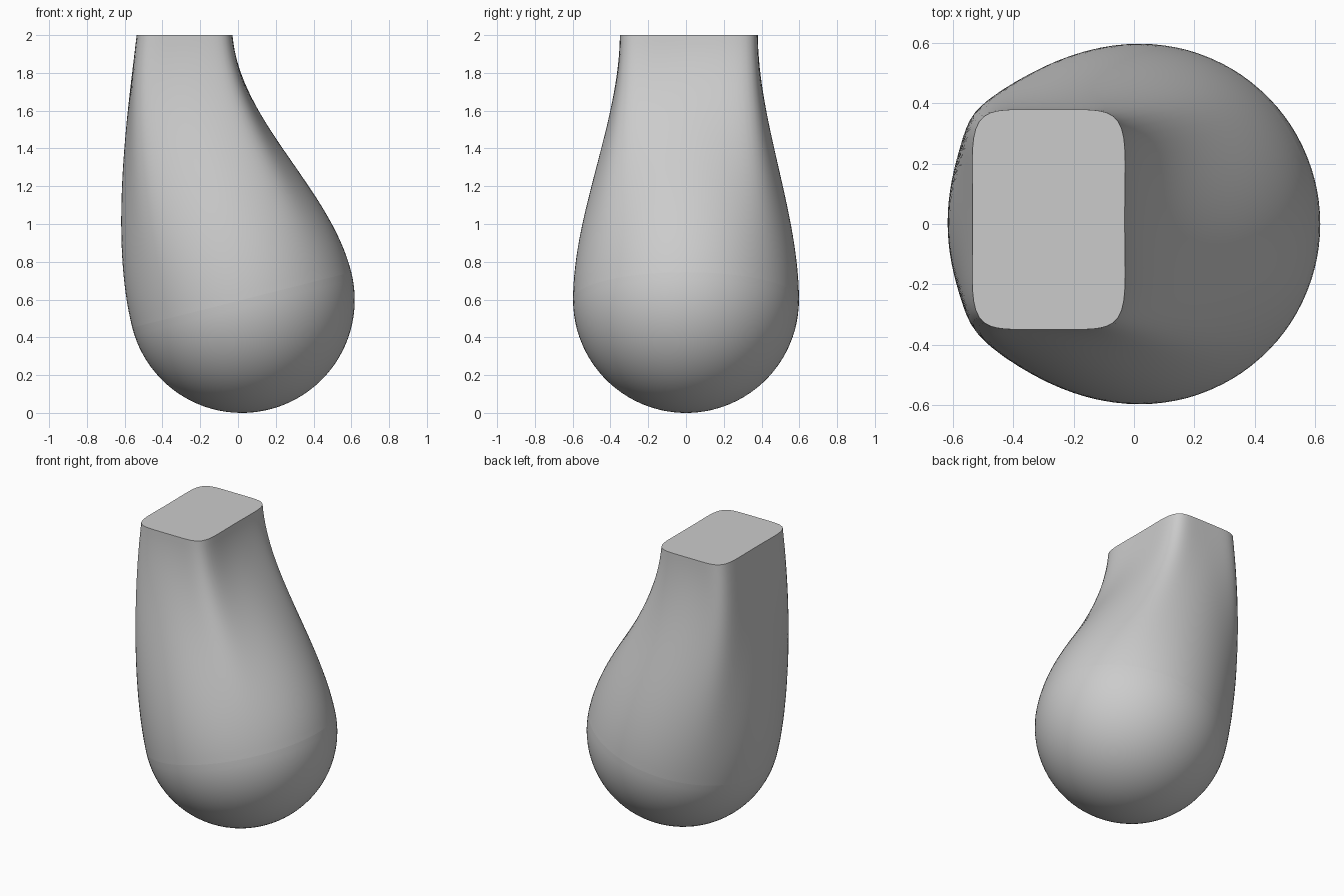
import bpy, bmesh, math
from mathutils import Vector

cube = bpy.data.objects.get("Cube")
if cube:
    bpy.data.objects.remove(cube, do_unlink=True)

SEGMENTS, BOWL_ROWS, NECK_ROWS = 96, 24, 32
CENTRE, RADIUS = Vector((0.02, 0, 0.598)), 0.598
TILT = math.radians(14.2)
AXIS = Vector((-math.sin(TILT), 0, math.cos(TILT)))   # normal of the tilted seam
SIDE = Vector((math.cos(TILT), 0, math.sin(TILT)))
BACK = Vector((0, 1, 0))
ANGLES = [2 * math.pi * i / SEGMENTS for i in range(SEGMENTS)]

grey = bpy.data.materials.new("light grey")
grey.use_nodes = True
colour = (0.6, 0.6, 0.6, 1)
grey.diffuse_color = colour
grey.node_tree.nodes["Principled BSDF"].inputs["Base Color"].default_value = colour


def ball_point(a, drop):
    """Point on the ball, turned by a and dropped below the seam."""
    out = SIDE * math.cos(a) + BACK * math.sin(a)
    return CENTRE + RADIUS * (out * math.cos(drop) - AXIS * math.sin(drop))


def neck_point(a, t):
    """Blend from the seam circle to the rounded rectangle at the top."""
    c, s = math.cos(a), math.sin(a)
    r = (abs(c) ** 6 + abs(s) ** 6) ** (-1 / 6)
    u, v = c * r, s * r
    end = Vector((-0.283 + 0.26 * u * (0.97 + 0.03 * v * v), 0.015 + 0.365 * v, 2))
    start = ball_point(a, 0)
    leave = AXIS * 1.4
    arrive = Vector((0.015 - 0.115 * u, -0.01 * v, 1)) * 1.4
    return (start * (2 * t**3 - 3 * t**2 + 1) + leave * (t**3 - 2 * t**2 + t)
            + end * (3 * t**2 - 2 * t**3) + arrive * (t**3 - t**2))


def skin(name, rows, tip=None):
    """Join rings of points into a smooth surface; close the last ring."""
    bm = bmesh.new()
    rings = [[bm.verts.new(p) for p in row] for row in rows]
    for low, high in zip(rings, rings[1:]):
        for i in range(SEGMENTS):
            j = (i + 1) % SEGMENTS
            bm.faces.new((low[i], low[j], high[j], high[i]))
    if tip is None:
        bm.faces.new(rings[-1])
    else:
        end = bm.verts.new(tip)
        for i in range(SEGMENTS):
            bm.faces.new((rings[0][(i + 1) % SEGMENTS], rings[0][i], end))
    mesh = bpy.data.meshes.new(name)
    bm.to_mesh(mesh)
    bm.free()
    mesh.materials.append(grey)
    obj = bpy.data.objects.new(name, mesh)
    bpy.context.collection.objects.link(obj)
    bpy.ops.object.select_all(action="DESELECT")
    obj.select_set(True)
    bpy.context.view_layer.objects.active = obj
    bpy.ops.object.shade_smooth_by_angle(angle=math.radians(35))


# Round lower bowl, from its lowest ring up to the seam
drops = [math.pi / 2 * (1 - k / BOWL_ROWS) for k in range(1, BOWL_ROWS + 1)]
skin("rounded_base", [[ball_point(a, d) for a in ANGLES] for d in drops],
     tip=CENTRE - AXIS * RADIUS)

# Leaning neck with a flat top
skin("tapered_neck", [[neck_point(a, k / NECK_ROWS) for a in ANGLES]
                      for k in range(NECK_ROWS + 1)])
